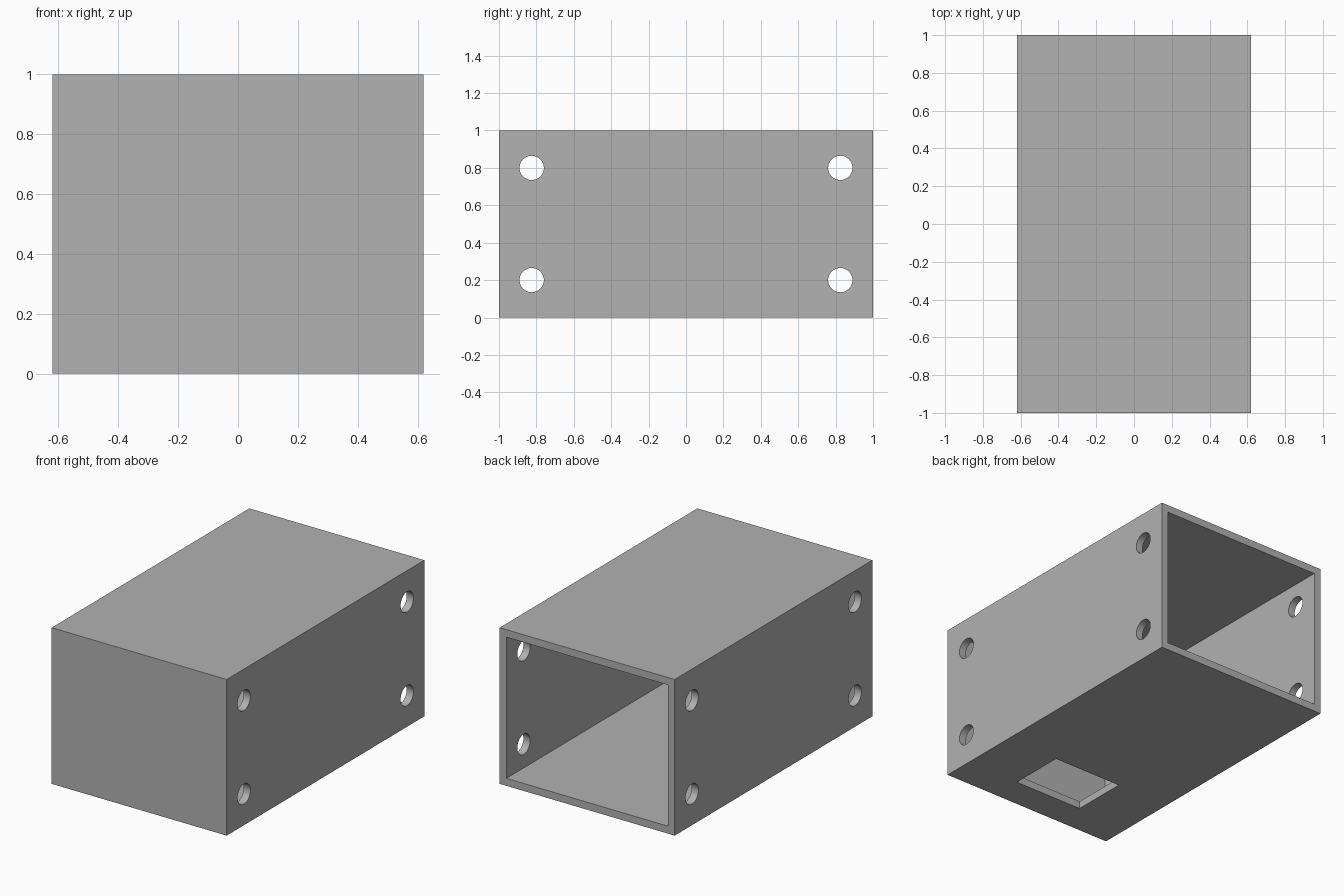
import bpy
from math import pi

default = bpy.data.objects.get("Cube")
if default:
    bpy.data.objects.remove(default, do_unlink=True)

WIDTH, LENGTH, HEIGHT, WALL = 1.24, 2.0, 1.0, 0.048

# Single plain grey
grey = bpy.data.materials.new("plain_grey")
grey.use_nodes = True
colour = (0.445, 0.445, 0.445, 1)
grey.diffuse_color = colour
bsdf = next(n for n in grey.node_tree.nodes if n.type == 'BSDF_PRINCIPLED')
bsdf.inputs["Base Color"].default_value = colour


def box(name, low, high):
    """Axis-aligned box between two corners."""
    centre = [(a + b) / 2 for a, b in zip(low, high)]
    bpy.ops.mesh.primitive_cube_add(size=1, location=centre)
    obj = bpy.context.object
    obj.name = name
    obj.scale = [b - a for a, b in zip(low, high)]
    bpy.ops.object.transform_apply(location=True, rotation=False, scale=True)
    obj.data.materials.append(grey)
    return obj


def cut(target, cutter):
    """Subtract the cutter from the target, then discard it."""
    cutter.hide_render = True
    mod = target.modifiers.new("cut", 'BOOLEAN')
    mod.operation = 'DIFFERENCE'
    mod.solver = 'EXACT'
    mod.object = cutter
    bpy.context.view_layer.objects.active = target
    bpy.ops.object.modifier_apply(modifier=mod.name)
    bpy.data.objects.remove(cutter, do_unlink=True)


# Outer body, hollowed out and left open at the back
x, y = WIDTH / 2, LENGTH / 2
housing = box("housing", (-x, -y, 0), (x, y, HEIGHT))
cut(housing, box("cavity_cutter", (-x + WALL, -y + WALL, WALL),
                 (x - WALL, y + 0.2, HEIGHT - WALL)))

# Rectangular opening in the floor, near the front
cut(housing, box("floor_slot_cutter", (-0.245, -0.8, -0.2), (0.245, -0.435, 0.2)))

# Round screw holes through both side walls
for hole_y in (-0.825, 0.825):
    for hole_z in (0.2, 0.8):
        bpy.ops.mesh.primitive_cylinder_add(
            vertices=48, radius=0.065, depth=WIDTH + 0.4,
            location=(0, hole_y, hole_z), rotation=(0, pi / 2, 0))
        drill = bpy.context.object
        drill.data.materials.append(grey)
        cut(housing, drill)

# Smooth hole walls, sharp box edges
bpy.ops.object.select_all(action='DESELECT')
housing.select_set(True)
bpy.context.view_layer.objects.active = housing
bpy.ops.object.shade_smooth_by_angle()
